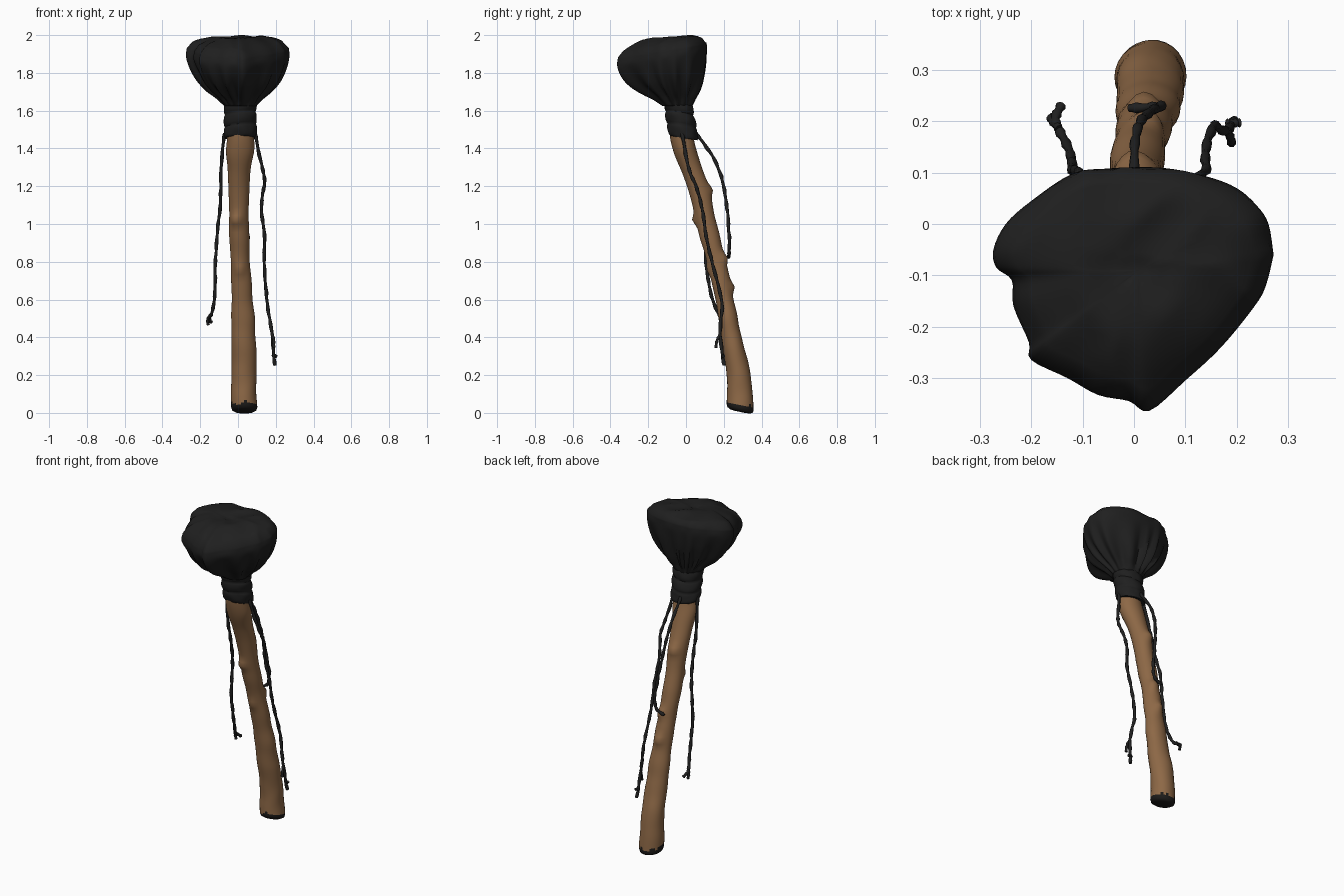
import bpy, bmesh, math
from mathutils import Vector, noise

if "Cube" in bpy.data.objects:
    bpy.data.objects.remove(bpy.data.objects["Cube"])


def material(name, rgb):
    m = bpy.data.materials.new(name)
    m.use_nodes = True
    m.diffuse_color = (*rgb, 1)
    bsdf = m.node_tree.nodes["Principled BSDF"]
    bsdf.inputs["Base Color"].default_value = (*rgb, 1)
    bsdf.inputs["Roughness"].default_value = 0.9
    return m


WOOD = material("brown wood", (0.27, 0.14, 0.062))
CLOTH = material("black cloth", (0.014, 0.014, 0.014))
CHAR = material("charred end", (0.012, 0.011, 0.01))


def resample(rows, steps):
    """Smooth interpolation through rows of values."""
    rows = [Vector(r) for r in rows]
    out = []
    for i in range(len(rows) - 1):
        a, b = rows[max(i - 1, 0)], rows[i]
        c, d = rows[i + 1], rows[min(i + 2, len(rows) - 1)]
        for k in range(steps):
            t = k / steps
            out.append(b + (c - a) * (t / 2) + (a * 2 - b * 5 + c * 4 - d) * (t * t / 2)
                       + (b * 3 - a - c * 3 + d) * (t ** 3 / 2))
    return out + [rows[-1]]


def finish(obj, angle=60):
    bpy.ops.object.select_all(action='DESELECT')
    obj.select_set(True)
    bpy.context.view_layer.objects.active = obj
    bpy.ops.object.shade_smooth_by_angle(angle=math.radians(angle))


def loft(name, rings, mats, pick=None):
    """Skin a stack of closed rings and cap both ends with fans."""
    bm = bmesh.new()
    loops = [[bm.verts.new(p) for p in ring] for ring in rings]
    n = len(loops[0])
    for lo, hi in zip(loops, loops[1:]):
        for i in range(n):
            j = (i + 1) % n
            bm.faces.new((lo[i], lo[j], hi[j], hi[i]))
    for loop in (loops[0], loops[-1]):
        tip = bm.verts.new(sum((v.co for v in loop), Vector()) / n)
        for i in range(n):
            bm.faces.new((loop[i], loop[(i + 1) % n], tip))
    bmesh.ops.recalc_face_normals(bm, faces=bm.faces)
    if pick:
        for f in bm.faces:
            f.material_index = pick(f)
    mesh = bpy.data.meshes.new(name)
    bm.to_mesh(mesh)
    bm.free()
    for m in mats:
        mesh.materials.append(m)
    obj = bpy.data.objects.new(name, mesh)
    bpy.context.collection.objects.link(obj)
    finish(obj)
    return obj


def circle(n):
    return [(math.cos(2 * math.pi * i / n), math.sin(2 * math.pi * i / n)) for i in range(n)]


# Wooden handle: leaning, slightly crooked branch (z, x, y, half width, half depth)
BRANCH = [(0.03, 0.032, 0.287, 0.068, 0.072), (0.2, 0.03, 0.28, 0.066, 0.064),
          (0.4, 0.03, 0.24, 0.063, 0.054), (0.6, 0.022, 0.205, 0.057, 0.047),
          (0.8, 0.013, 0.16, 0.053, 0.052), (1.0, 0.008, 0.108, 0.053, 0.053),
          (1.2, 0.005, 0.062, 0.055, 0.057), (1.4, 0.012, -0.012, 0.072, 0.062),
          (1.55, 0.012, -0.035, 0.07, 0.06)]
KNOTS = [Vector(k) for k in ((0.02, 0.25, 0.67), (0.01, 0.1, 0.75), (0.03, 0.205, 0.82),
                             (0.0, 0.115, 1.18), (-0.01, 0.05, 1.02))]
rings = []
for z, x, y, rx, ry in resample(BRANCH, 9):
    ring = []
    for c, s in circle(28):
        out = Vector((c, s, 0))
        p = Vector((x + rx * c, y + ry * s, z))
        p += out * 0.006 * noise.noise(p * 9)
        for k in KNOTS:
            p += out * 0.02 * math.exp(-((p - k).length / 0.028) ** 2)
        p.z -= 0.018 * s * max(0, 1 - z / 0.2)
        ring.append(p)
    rings.append(ring)
# Rounded, burnt foot
foot = rings[0]
mid = sum(foot, Vector()) / len(foot)
for scale, drop in ((0.94, 0.014), (0.75, 0.022), (0.4, 0.025)):
    rings.insert(0, [mid + (p - mid) * scale - Vector((0, 0, drop)) for p in foot])


def burnt(f):
    c = f.calc_center_median()
    return 1 if c.z < 0.045 - 0.14 * (c.y - 0.29) + 0.02 * noise.noise(c * 25) else 0


loft("handle", rings, [WOOD, CHAR], burnt)

# Cloth cuff wrapped round the neck in three bands
rings = []
for i in range(25):
    t = i / 24
    bulge = 0.007 * abs(math.sin(3 * math.pi * t)) ** 0.5
    ring = []
    for c, s in circle(40):
        p = Vector((0.012 + (0.081 + bulge) * c, -0.012 - 0.032 * t + (0.073 + bulge) * s,
                    1.455 + 0.195 * t + 0.01 * c * math.sin(math.pi * t) - 0.012 * s))
        ring.append(p + Vector((c, s, 0)) * 0.005 * noise.noise(p * 22))
    rings.append(ring)
loft("cuff", rings, [CLOTH])

# Cloth bundle: plan outline swept from the neck out to the rim and over the top
PLAN = [(0.272, -0.06), (0.262, 0.0), (0.24, 0.035), (0.2, 0.07), (0.14, 0.093),
        (0.05, 0.11), (-0.05, 0.108), (-0.12, 0.098), (-0.2, 0.045), (-0.25, 0.0),
        (-0.274, -0.05), (-0.268, -0.085), (-0.238, -0.11), (-0.235, -0.16), (-0.205, -0.23),
        (-0.2, -0.265), (-0.13, -0.3), (-0.07, -0.333), (-0.01, -0.345), (0.03, -0.364),
        (0.1, -0.305), (0.17, -0.24), (0.235, -0.16), (0.257, -0.12), (0.272, -0.06)]
plan = resample(PLAN, 4)[:-1]
neck, crown = Vector((0.012, -0.045)), Vector((0.01, -0.09))
SIDE = [(1.625, 0.0), (1.66, 0.16), (1.70, 0.4), (1.75, 0.65), (1.80, 0.83), (1.85, 0.95),
        (1.89, 1.0), (1.925, 0.97)]
TOP = [(1.955, 0.88), (1.972, 0.72), (1.982, 0.5), (1.978, 0.25), (1.97, 0.06)]
rings = []
for part, rows in (("side", resample(SIDE, 3)), ("top", resample(TOP, 3))):
    for z, spread in rows:
        ring = []
        for q in plan:
            d = (q - crown).normalized()
            angle = math.atan2(d.y, d.x)
            if part == "side":
                start = neck + Vector((d.x * 0.085, d.y * 0.08))
                xy = start.lerp(q, spread)
                # Gathers fan out from the neck and fade toward the rim
                fold = math.sin(13 * angle + 2 * math.sin(3 * angle)) * 0.016
                xy += d * fold * math.sin(math.pi * spread) ** 0.7 if 0 < spread < 1 else d * 0
            else:
                xy = crown.lerp(q, spread)
            p = Vector((xy.x, xy.y, z + 0.16 * spread * (xy.y + 0.05)))
            if spread > 0.1:
                ridge = 0.5 - abs(noise.noise(p * 8))
                if part == "side":
                    p += Vector((d.x, d.y, 0)) * 0.016 * (ridge - 0.3) * (1 - spread)
                else:
                    p.z += 0.022 * (ridge - 0.3)
            ring.append(p)
        rings.append(ring)
peak = max(p.z for ring in rings for p in ring)
for ring in rings:
    for p in ring:
        p.z += (2.0 - peak) * max(0, (p.z - 1.7) / (peak - 1.7))
loft("cloth_bundle", rings, [CLOTH])


# Hanging cords with frayed, forked tips
def cord(name, points, radius=0.009):
    curve = bpy.data.curves.new(name, 'CURVE')
    curve.dimensions = '3D'
    curve.bevel_depth = radius
    curve.bevel_resolution = 2
    curve.use_fill_caps = True
    path = resample(points, 6)
    spline = curve.splines.new('POLY')
    spline.points.add(len(path) - 1)
    for i, (sp, p) in enumerate(zip(spline.points, path)):
        sp.co = (*(p + 0.004 * noise.noise_vector(p * 20)), 1)
        sp.radius = 1 + 0.2 * math.sin(i * 1.9)
    curve.materials.append(CLOTH)
    obj = bpy.data.objects.new(name, curve)
    bpy.context.collection.objects.link(obj)
    bpy.ops.object.select_all(action='DESELECT')
    obj.select_set(True)
    bpy.context.view_layer.objects.active = obj
    bpy.ops.object.convert(target='MESH')
    finish(bpy.context.object)


cord("left_cord", [(0.09, -0.02, 1.48), (0.125, 0.01, 1.31), (0.14, 0.045, 1.22),
                   (0.122, 0.082, 1.1), (0.14, 0.105, 0.94), (0.14, 0.148, 0.76),
                   (0.155, 0.19, 0.58), (0.178, 0.18, 0.42), (0.195, 0.2, 0.25)])
cord("left_cord_fork", [(0.178, 0.182, 0.42), (0.188, 0.165, 0.385), (0.19, 0.158, 0.345)], 0.008)
cord("left_cord_knot", [(0.182, 0.197, 0.3), (0.195, 0.196, 0.305), (0.208, 0.197, 0.3)], 0.008)
cord("right_cord", [(-0.072, -0.01, 1.48), (-0.09, 0.03, 1.29), (-0.092, 0.065, 1.13),
                    (-0.108, 0.1, 0.97), (-0.12, 0.105, 0.8), (-0.122, 0.13, 0.64),
                    (-0.138, 0.17, 0.53), (-0.155, 0.205, 0.5), (-0.142, 0.232, 0.48)])
cord("right_cord_fork", [(-0.145, 0.185, 0.52), (-0.162, 0.205, 0.49), (-0.158, 0.21, 0.465)], 0.008)
cord("back_cord", [(0.0, 0.05, 1.48), (0.0, 0.14, 1.36), (0.01, 0.192, 1.23),
                   (0.03, 0.217, 1.08), (0.052, 0.228, 0.93), (0.04, 0.23, 0.85),
                   (-0.01, 0.226, 0.825)])
